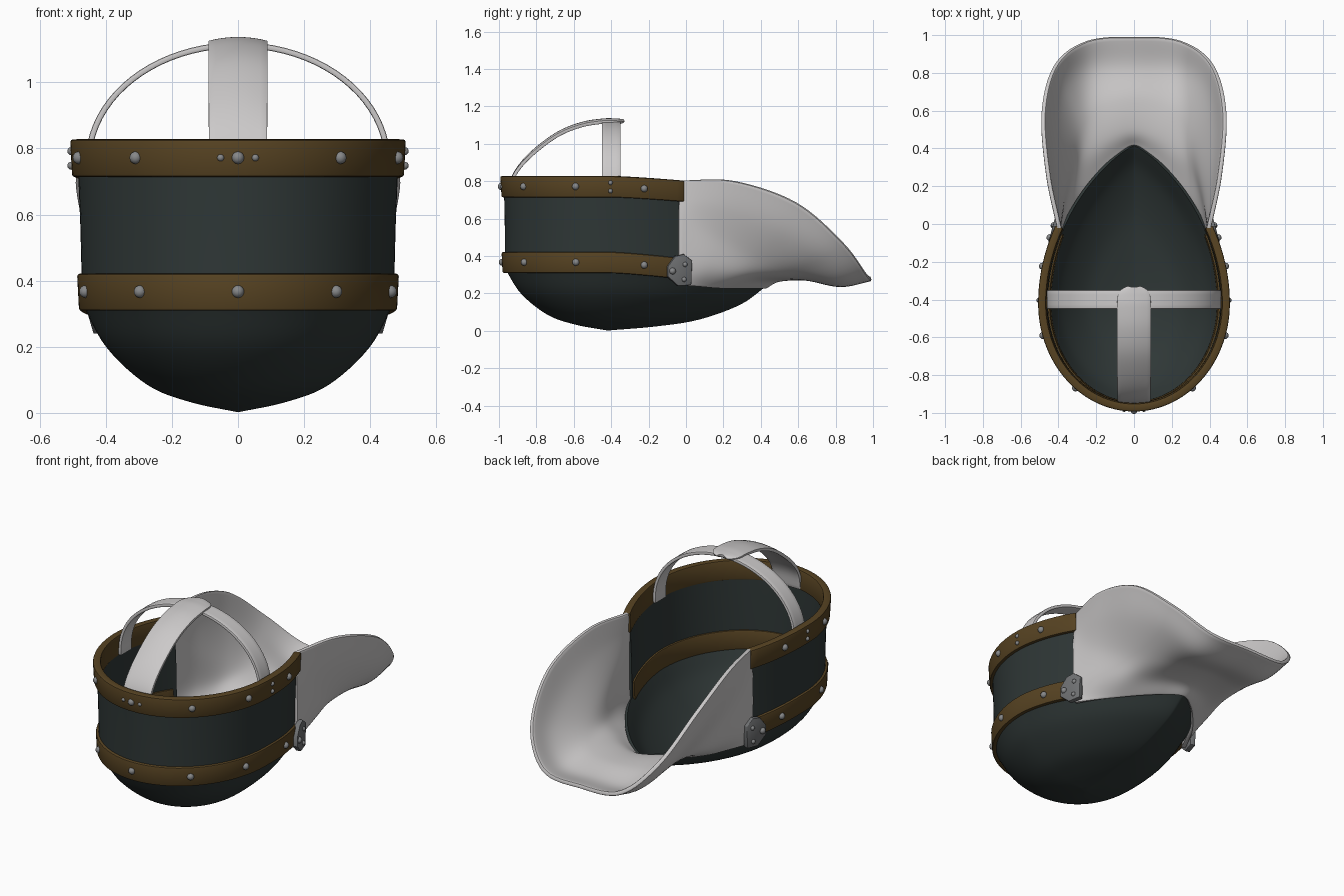
import bpy, bmesh, math
from mathutils import Vector

if "Cube" in bpy.data.objects:
    bpy.data.objects.remove(bpy.data.objects["Cube"])


def material(name, rgb):
    m = bpy.data.materials.new(name)
    m.diffuse_color = (*rgb, 1)
    m.use_nodes = True
    m.node_tree.nodes["Principled BSDF"].inputs["Base Color"].default_value = m.diffuse_color
    return m


TEAL = material("dark_teal", (0.028, 0.038, 0.037))
BROWN = material("brown_band", (0.095, 0.056, 0.016))
SILVER = material("pale_silver", (0.60, 0.585, 0.585))
STEEL = material("rivet_steel", (0.24, 0.245, 0.25))
IRON = material("plate_grey", (0.16, 0.165, 0.17))


def smooth_path(pts, n):
    """Catmull-Rom curve through the points, n steps per span."""
    p = [Vector(q) for q in pts]
    p = [2 * p[0] - p[1]] + p + [2 * p[-1] - p[-2]]
    out = []
    for i in range(1, len(p) - 2):
        a, b, c, d = p[i - 1:i + 3]
        for k in range(n):
            t = k / n
            out.append(0.5 * (2 * b + (c - a) * t + (2 * a - 5 * b + 4 * c - d) * t * t
                              + (3 * b - a - 3 * c + d) * t ** 3))
    return out + [p[-2]]


def finish(bm, name, mat, thick=0, bevel=0):
    bmesh.ops.remove_doubles(bm, verts=bm.verts, dist=1e-5)
    bmesh.ops.recalc_face_normals(bm, faces=bm.faces)
    me = bpy.data.meshes.new(name)
    bm.to_mesh(me)
    bm.free()
    me.materials.append(mat)
    ob = bpy.data.objects.new(name, me)
    bpy.context.collection.objects.link(ob)
    if thick:
        s = ob.modifiers.new("thickness", 'SOLIDIFY')
        s.thickness, s.offset, s.use_even_offset = thick, 0, True
    if bevel:
        b = ob.modifiers.new("bevel", 'BEVEL')
        b.width, b.segments, b.limit_method, b.angle_limit = bevel, 2, 'ANGLE', math.radians(50)
    bpy.ops.object.select_all(action='DESELECT')
    ob.select_set(True)
    bpy.context.view_layer.objects.active = ob
    if thick or bevel:
        bpy.ops.object.convert(target='MESH')
    bpy.ops.object.shade_smooth_by_angle(angle=math.radians(40))
    return ob


def sheet(rows, name, mat, thick, bevel=0):
    """Skin a grid of points and give it thickness."""
    bm = bmesh.new()
    vs = [[bm.verts.new(p) for p in r] for r in rows]
    for r0, r1 in zip(vs, vs[1:]):
        for i in range(len(r0) - 1):
            bm.faces.new((r0[i], r0[i + 1], r1[i + 1], r1[i]))
    return finish(bm, name, mat, thick, bevel)


# Plan outline: half ellipse in front, pointed towards the spout; t = 0 is the front
def outline(t, a, b, c):
    co, si = math.cos(t), math.sin(t)
    if co >= 0:
        return a * si, -0.42 - b * co
    return math.copysign(a * abs(si) ** 1.6, si), -0.42 - c * co


def dip(y):
    return 0.12 * max(0, y + 0.4) ** 1.3


def arc_strip(levels, y_end, drop, name, mat, thick, bevel=0):
    """Strip round the front; levels are (z, a, b, c)."""
    rows = []
    for z, a, b, c in levels:
        end = math.acos(-(y_end + 0.42) / c)
        row = []
        for i in range(81):
            x, y = outline(end * (i / 40 - 1), a, b, c)
            row.append((x, y, z - drop * dip(y)))
        rows.append(row)
    return sheet(rows, name, mat, thick, bevel)


# Bowl
rows = []
for s, f in smooth_path([(1, 1), (.84, .59), (.58, .25), (.31, .095), (0, 0)], 6):
    row = []
    for i in range(97):
        x, y = outline(math.tau * i / 96, 0.465, 0.54, 0.84)
        row.append((x * s, -0.42 + (y + 0.42) * s, 0.01 + f * (0.325 - dip(y))))
    rows.append(row)
sheet(rows, "bowl", TEAL, 0.016)

# Side wall and the two bands
arc_strip([(.32, .462, .54, .84), (.56, .468, .54, .84), (.81, .478, .545, .85)],
          -0.03, 0.8, "side_wall", TEAL, 0.018)
arc_strip([(.715, .481, .545, .85), (.828, .487, .552, .85)],
          -0.015, 0.7, "upper_band", BROWN, 0.042, 0.008)
arc_strip([(.31, .46, .54, .85), (.422, .466, .545, .85)],
          -0.05, 1, "lower_band", BROWN, 0.042, 0.008)

# Spout: columns from centre front to the side joint, each from bowl edge to rim
half = [
    [(0, .42, .235), (0, .50, .275), (0, .66, .28), (0, .83, .25), (0, .99, .28)],
    [(.10, .36, .235), (.13, .46, .28), (.18, .62, .285), (.23, .81, .26), (.25, .967, .30)],
    [(.19, .27, .235), (.23, .37, .285), (.28, .52, .32), (.37, .72, .39), (.415, .84, .47)],
    [(.27, .17, .235), (.31, .27, .30), (.34, .38, .39), (.43, .52, .54), (.48, .59, .685)],
    [(.33, .07, .24), (.365, .12, .335), (.38, .17, .50), (.43, .24, .67), (.455, .26, .80)],
    [(.39, -.04, .245), (.40, -.04, .36), (.40, -.04, .60), (.395, -.035, .71), (.395, -.025, .805)],
]
cols = [[(-x, y, z) for x, y, z in c] for c in half[:0:-1]] + half
cols = [smooth_path(c, 8) for c in cols]
rows = [smooth_path(r, 8) for r in zip(*cols)]
sheet(rows, "spout", SILVER, 0.024, 0.007)

# Cross handle
arch = [(-.452, .72)]
for i in range(41):
    a = math.pi * (1 - i / 40)
    arch.append((.452 * math.cos(a), .76 + .353 * math.sin(a)))
arch.append((.452, .72))
sheet([[(x, -.45 + .1 * k / 4, z) for x, z in arch] for k in range(5)],
      "cross_handle", SILVER, 0.018, 0.005)

# Front strap, (y, z, half width), resting on the cross handle
strap = smooth_path([(-.945, .72, .088), (-.925, .82, .088), (-.87, .905, .088), (-.78, .99, .088),
                     (-.67, 1.065, .088), (-.55, 1.11, .088), (-.44, 1.127, .088),
                     (-.38, 1.127, .084), (-.35, 1.125, .066), (-.335, 1.124, .03)], 5)
sheet([[(w * k / 4, y, z - .0007 * k * k * min(1, (z - .72) * 4)) for y, z, w in strap]
       for k in range(-4, 5)], "front_strap", SILVER, 0.018, 0.005)


# Rivets
def rivets(spots, name):
    bm = bmesh.new()
    for x, y, z, r in spots:
        res = bmesh.ops.create_uvsphere(bm, u_segments=14, v_segments=8, radius=r)
        bmesh.ops.translate(bm, verts=res["verts"], vec=(x, y, z))
    finish(bm, name, STEEL)


def on_band(t, a, b, z, drop, r):
    x, y = outline(t, a, b, .865)
    return (x, y, z - drop * dip(y), r)


big = (-1.80, -1.266, -.66, 0, .66, 1.266, 1.80)
rivets([on_band(t, .505, .567, .772, .9, .019) for t in big]
       + [on_band(t, .505, .567, .772, .9, .011) for t in (-.104, .104)]
       + [on_band(s * 1.59, .505, .567, z, 0, .012) for s in (-1, 1) for z in (.748, .792)],
       "upper_rivets")
rivets([on_band(t, .484, .562, .367, 1.2, .019) for t in big], "lower_rivets")

# Joint plates covering the seam between lower band and spout
shape = [(-.06, .40), (-.015, .41), (.03, .375), (.025, .245), (-.045, .24), (-.1, .29), (-.1, .345)]
for side, word in ((-1, "left"), (1, "right")):
    def plate_x(y):
        return side * (.416 - .27 * (y + .015))
    bm = bmesh.new()
    bm.faces.new([bm.verts.new((plate_x(y), y, z)) for y, z in shape])
    finish(bm, word + "_joint_plate", IRON, 0.03, 0.004)
    rivets([(plate_x(y) + side * .014, y, z, r)
            for y, z, r in ((-.072, .32, .018), (-.005, .355, .013), (-.01, .275, .013))],
           word + "_plate_rivets")
